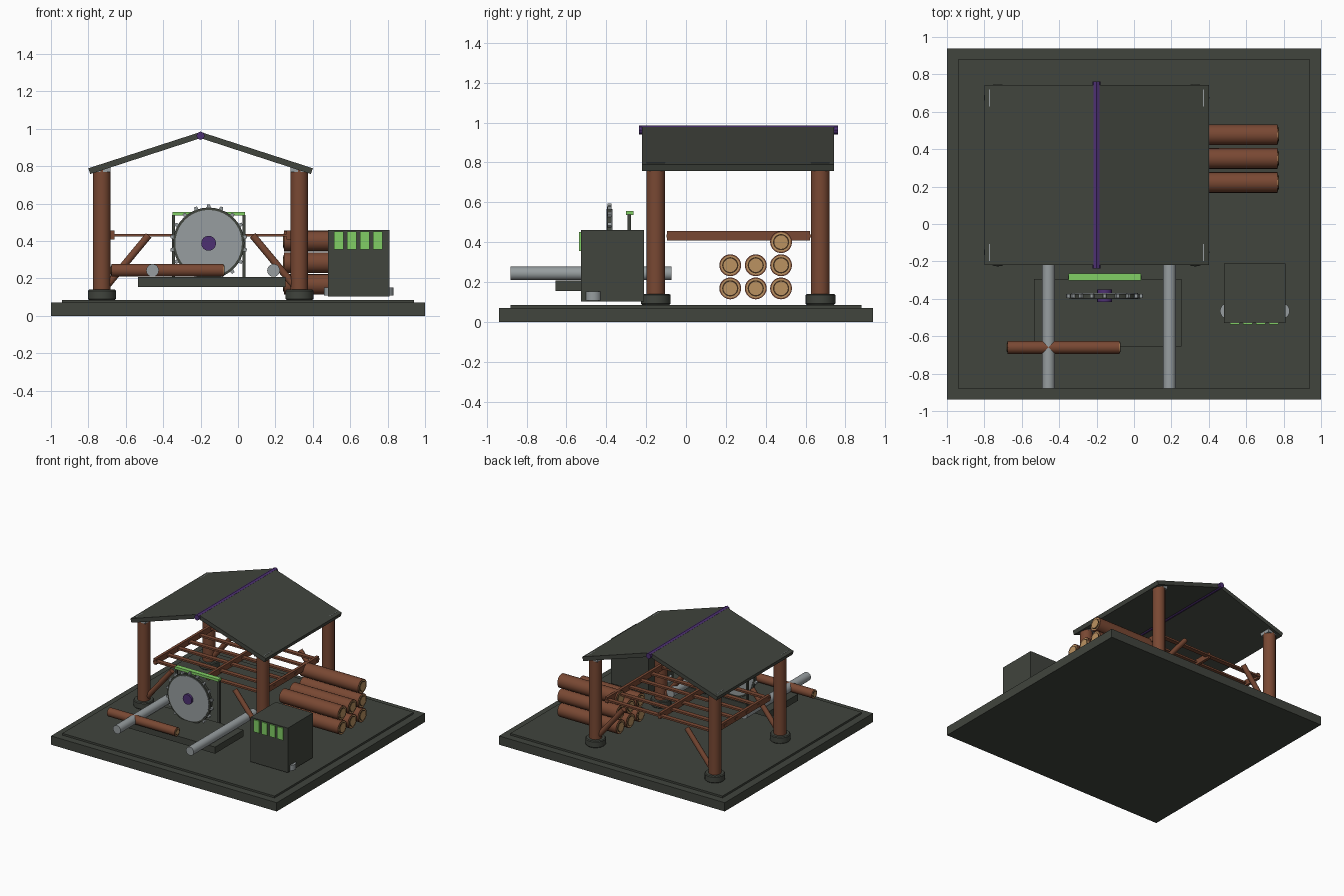
import bpy, bmesh, math
from mathutils import Vector

if "Cube" in bpy.data.objects:
    bpy.data.objects.remove(bpy.data.objects["Cube"])


def mat(name, r, g, b):
    m = bpy.data.materials.new(name)
    m.diffuse_color = (r, g, b, 1)
    m.use_nodes = True
    m.node_tree.nodes["Principled BSDF"].inputs["Base Color"].default_value = m.diffuse_color
    return m


DARK = mat("dark_slate", 0.052, 0.058, 0.047)
WOOD = mat("red_brown_wood", 0.19, 0.065, 0.033)
STEEL = mat("steel", 0.31, 0.34, 0.35)
GREEN = mat("bright_green", 0.22, 0.62, 0.13)
PURPLE = mat("purple", 0.075, 0.03, 0.17)
TAN = mat("cut_wood", 0.5, 0.29, 0.12)
BARK = mat("dark_ring", 0.05, 0.025, 0.012)


def finish(name, bm, m, smooth=False):
    bmesh.ops.recalc_face_normals(bm, faces=bm.faces)
    me = bpy.data.meshes.new(name)
    bm.to_mesh(me)
    bm.free()
    me.materials.append(m)
    ob = bpy.data.objects.new(name, me)
    bpy.context.collection.objects.link(ob)
    if smooth:
        bpy.ops.object.select_all(action='DESELECT')
        ob.select_set(True)
        bpy.context.view_layer.objects.active = ob
        bpy.ops.object.shade_smooth_by_angle(angle=math.radians(40))
    return ob


def box(name, x, y, z, m):
    """Box from (min, max) pairs."""
    bm = bmesh.new()
    bmesh.ops.create_cube(bm, size=1)
    for v in bm.verts:
        for i, (a, b) in enumerate((x, y, z)):
            v.co[i] = (a + b) / 2 + v.co[i] * (b - a)
    return finish(name, bm, m)


def rod(name, p, q, r, m, n=20, smooth=True):
    """Cylinder between two points."""
    p, q = Vector(p), Vector(q)
    bm = bmesh.new()
    bmesh.ops.create_cone(bm, cap_ends=True, segments=n, radius1=r, radius2=r,
                          depth=(q - p).length)
    rot = Vector((0, 0, 1)).rotation_difference(q - p)
    for v in bm.verts:
        v.co = rot @ v.co + (p + q) / 2
    return finish(name, bm, m, smooth)


def prism(name, pts, y0, y1, m):
    """Extrude an xz profile along y."""
    bm = bmesh.new()
    f = bm.faces.new([bm.verts.new((x, y0, z)) for x, z in pts])
    g = bmesh.ops.extrude_face_region(bm, geom=[f])["geom"]
    bmesh.ops.translate(bm, vec=(0, y1 - y0, 0),
                        verts=[v for v in g if isinstance(v, bmesh.types.BMVert)])
    return finish(name, bm, m)


def log(name, x0, x1, y, z, r):
    """Log along x with ringed cut ends."""
    rod(name, (x0, y, z), (x1, y, z), r, WOOD)
    for s, x in ((-1, x0), (1, x1)):
        for i, (k, m) in enumerate(((0.88, TAN), (0.74, BARK), (0.62, TAN))):
            rod(name + "_end_ring", (x, y, z), (x + s * 0.002 * (i + 1), y, z), r * k, m)


# ground slab
box("base_slab", (-1, 1), (-0.938, 0.938), (0, 0.07), DARK)
box("base_top", (-0.94, 0.94), (-0.88, 0.88), (0.07, 0.085), DARK)

# posts with feet, caps and diagonal braces
CX = -0.2
for s in (-1, 1):
    x = CX + s * 0.528
    for y in (-0.152, 0.674):
        rod("post", (x, y, 0.09), (x, y, 0.78), 0.047, WOOD)
        foot = rod("post_foot", (x, y, 0.085), (x, y, 0.14), 0.075, DARK)
        bev = foot.modifiers.new("bevel", 'BEVEL')
        bev.width = 0.006
        bev.limit_method = 'ANGLE'
        box("post_cap", (x - 0.046, x + 0.046), (y - 0.046, y + 0.046), (0.768, 0.799), STEEL)
        rod("brace", (x - s * 0.03, y, 0.165), (x - s * 0.25, y, 0.43), 0.02, WOOD, 10)

# pitched roof and ridge pole
for s in (-1, 1):
    prism("roof_panel", [(CX, 0.983), (CX + s * 0.6, 0.789), (CX + s * 0.59, 0.758),
                         (CX, 0.95)], -0.22, 0.743, DARK)
rod("ridge_pole", (CX, -0.237, 0.963), (CX, 0.763, 0.963), 0.022, PURPLE, 8, False)

# loft frame: long rails and cross slats
for x in (CX - 0.47, CX, CX + 0.47):
    box("loft_rail", (x - 0.011, x + 0.011), (-0.095, 0.622), (0.408, 0.455), WOOD)
for i in range(6):
    y = -0.08 + i * 0.138
    box("loft_slat", (CX - 0.484, CX + 0.484), (y - 0.018, y + 0.018), (0.424, 0.438), WOOD)

# saw bed, feed rails and the log being cut
box("saw_bed", (-0.535, 0.255), (-0.655, -0.295), (0.155, 0.208), DARK)
for x in (-0.457, 0.19):
    rod("feed_rail", (x, -0.88, 0.243), (x, -0.073, 0.243), 0.034, STEEL)
log("cut_log", -0.675, -0.077, -0.66, 0.243, 0.034)

# saw blade with rim, teeth and hub
BX, BY, BZ = -0.157, -0.385, 0.388
rod("blade_rim", (BX, BY - 0.012, BZ), (BX, BY + 0.012, BZ), 0.191, DARK, 40)
rod("saw_blade", (BX, BY - 0.015, BZ), (BX, BY + 0.015, BZ), 0.178, STEEL, 40)
for i in range(18):
    a = math.tau * i / 18 + math.pi / 2
    c, s = math.cos(a), math.sin(a)
    pts = [(BX + c * r - s * t, BZ + s * r + c * t)
           for r, t in ((0.18, -0.012), (0.207, -0.008), (0.207, 0.008), (0.18, 0.012))]
    prism("saw_tooth", pts, BY - 0.01, BY + 0.01, STEEL)
rod("saw_hub", (BX, -0.418, BZ), (BX, -0.35, BZ), 0.04, PURPLE, 16)

# blade guard frame
for x in (-0.345, 0.033):
    box("guard_post", (x - 0.008, x + 0.008), (-0.293, -0.275), (0.2, 0.54), DARK)
box("guard_bar", (-0.35, 0.037), (-0.302, -0.264), (0.536, 0.556), GREEN)

# generator with vents and side canisters
box("generator", (0.481, 0.811), (-0.528, -0.21), (0.103, 0.46), DARK)
for i in range(4):
    x = 0.513 + i * 0.07
    box("vent", (x, x + 0.05), (-0.537, -0.528), (0.355, 0.452), GREEN)
for x in (0.502, 0.79):
    rod("canister", (x, -0.465, 0.108), (x, -0.465, 0.152), 0.042, STEEL)

# log stack
for row, ys in enumerate(((0.222, 0.35, 0.477), (0.222, 0.35, 0.477), (0.477,))):
    for y in ys:
        log("stacked_log", 0.247, 0.768, y, 0.168 + row * 0.116, 0.055)
